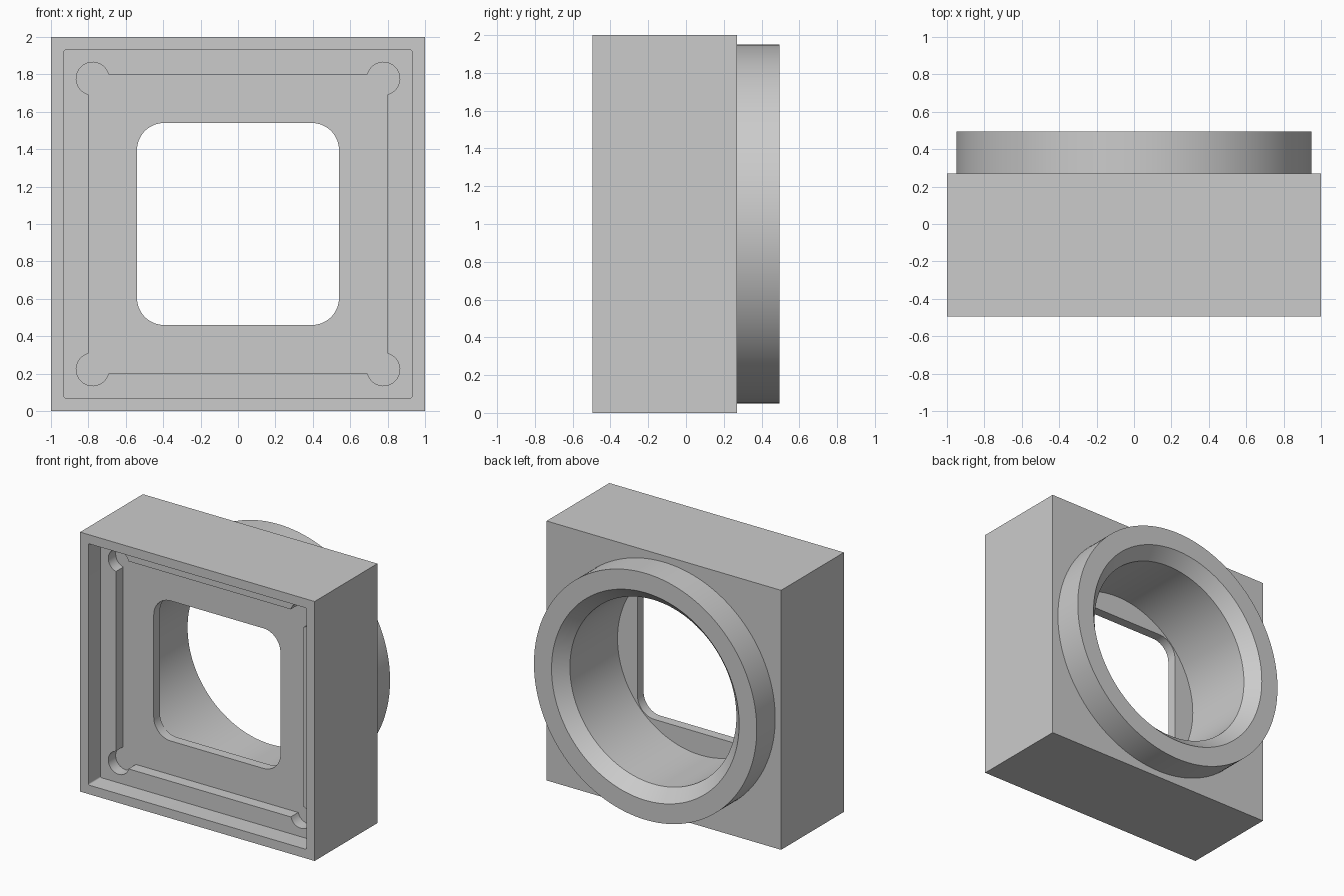
import bpy, bmesh
from math import sin, cos, pi, radians

FRONT, BACK, END = -0.495, 0.27, 0.495   # body front, body back, collar end
MID = 1.0                                # height of the centre axis

if "Cube" in bpy.data.objects:
    bpy.data.objects.remove(bpy.data.objects["Cube"], do_unlink=True)

grey = bpy.data.materials.new("plain grey")
grey.use_nodes = True
grey.diffuse_color = (0.6, 0.6, 0.6, 1)
grey.node_tree.nodes["Principled BSDF"].inputs["Base Color"].default_value = (0.6, 0.6, 0.6, 1)


def circle(radius, steps=160):
    return [(radius * cos(2 * pi * i / steps), radius * sin(2 * pi * i / steps))
            for i in range(steps)]


def cornered_square(centre, radius, lead=0, steps=20):
    """Square whose corners are arcs; a lead angle turns them into round reliefs."""
    points = []
    for quarter in range(4):
        turn = quarter * pi / 2
        for i in range(steps + 1):
            a = -lead + (pi / 2 + 2 * lead) * i / steps
            x, z = centre + radius * cos(a), centre + radius * sin(a)
            points.append((x * cos(turn) - z * sin(turn), x * sin(turn) + z * cos(turn)))
    return points


def loft(name, sections):
    """Solid skinned through (y, outline) sections, from front to back."""
    bm = bmesh.new()
    rings = [[bm.verts.new((x, y, z + MID)) for x, z in outline] for y, outline in sections]
    for a, b in zip(rings, rings[1:]):
        for i in range(len(a)):
            j = (i + 1) % len(a)
            bm.faces.new((a[i], a[j], b[j], b[i]))
    bm.faces.new(rings[0])
    bm.faces.new(rings[-1])
    bmesh.ops.recalc_face_normals(bm, faces=bm.faces)
    mesh = bpy.data.meshes.new(name)
    bm.to_mesh(mesh)
    bm.free()
    mesh.materials.append(grey)
    obj = bpy.data.objects.new(name, mesh)
    bpy.context.collection.objects.link(obj)
    return obj


def combine(target, tool, operation):
    bpy.context.view_layer.objects.active = target
    mod = target.modifiers.new(tool.name, "BOOLEAN")
    mod.operation, mod.solver, mod.object = operation, "EXACT", tool
    bpy.ops.object.modifier_apply(modifier=mod.name)
    bpy.data.objects.remove(tool, do_unlink=True)


# Square body with a round collar on the back
square = [(-1, -1), (1, -1), (1, 1), (-1, 1)]
housing = loft("housing", [(FRONT, square), (BACK, square)])
collar = loft("collar", [(BACK - 0.1, circle(0.95)), (END, circle(0.95))])
combine(housing, collar, "UNION")

# Shallow front recess, then a deeper pocket with round corner reliefs
recess = loft("recess", [(y, cornered_square(0.92, 0.01, 0, 4)) for y in (FRONT - 0.1, FRONT + 0.15)])
relief = cornered_square(0.777, 0.088, radians(74.8))
pocket = loft("pocket", [(y, relief) for y in (FRONT - 0.1, FRONT + 0.24)])

# Rounded square window and the chamfered bore behind it
window = loft("window", [(y, cornered_square(0.395, 0.145)) for y in (FRONT - 0.1, 0)])
bore = loft("bore", [(-0.18, circle(0.71)), (END - 0.095, circle(0.71)),
                     (END, circle(0.8)), (END + 0.1, circle(0.8))])
for cutter in (recess, pocket, window, bore):
    combine(housing, cutter, "DIFFERENCE")

# Smooth the round walls, keep the edges crisp
bpy.ops.object.select_all(action="DESELECT")
housing.select_set(True)
bpy.context.view_layer.objects.active = housing
bpy.ops.object.shade_smooth_by_angle(angle=radians(25))
